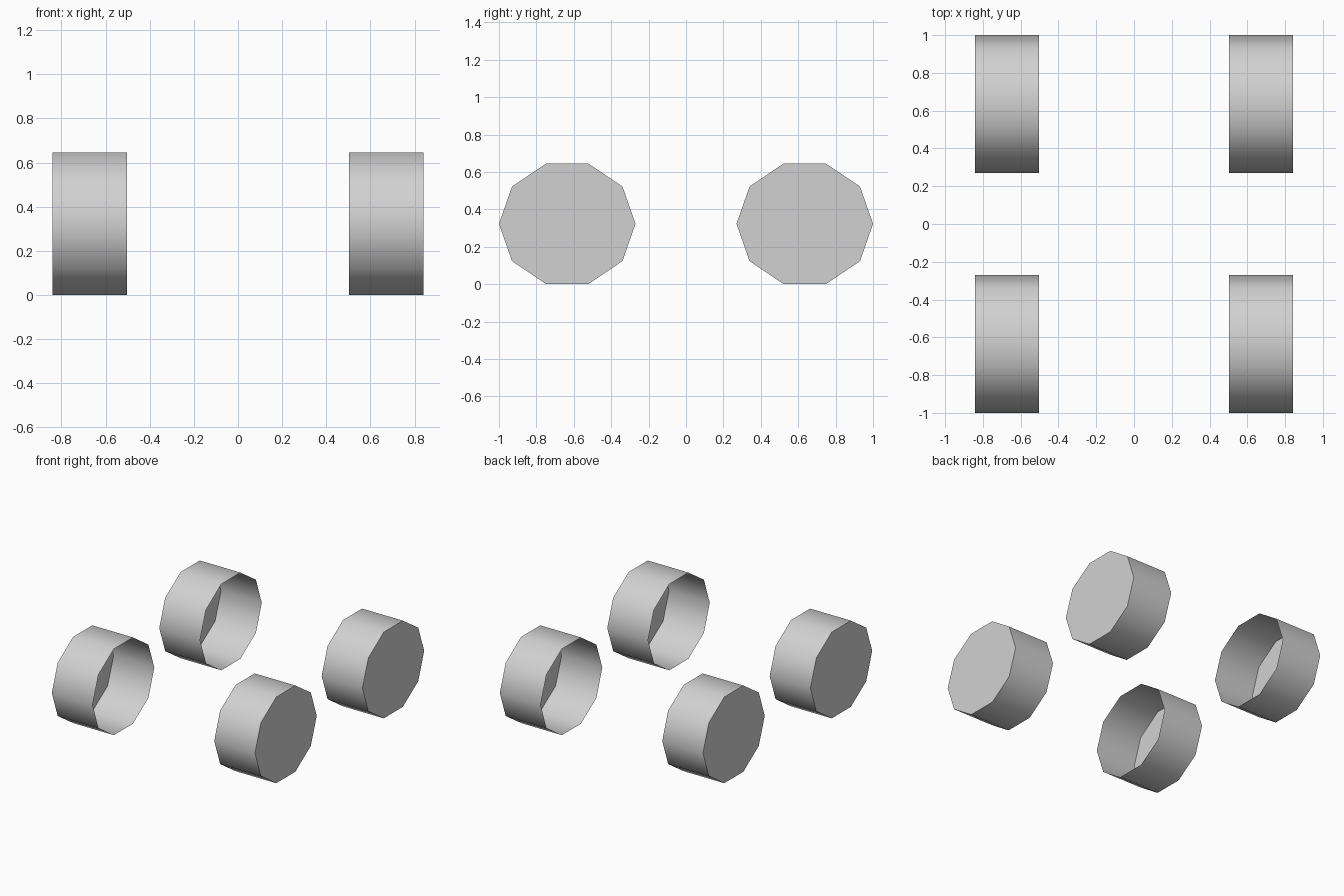
import bpy
import bmesh
from math import radians
from mathutils import Matrix

default_cube = bpy.data.objects.get("Cube")
if default_cube:
    bpy.data.objects.remove(default_cube, do_unlink=True)

# Wheel dimensions
SIDES = 10
RADIUS_Y, RADIUS_Z = 0.365, 0.339
WIDTH = 0.337
CENTRE_X, CENTRE_Y, CENTRE_Z = 0.672, 0.635, 0.3225

grey = bpy.data.materials.new("plain_grey")
colour = (0.64, 0.64, 0.64, 1.0)
grey.use_nodes = True
grey.diffuse_color = colour
grey.node_tree.nodes["Principled BSDF"].inputs["Base Color"].default_value = colour


def make_wheel(name, side, end):
    """Ten-sided drum, closed on the outer side and open on the inner side."""
    bm = bmesh.new()
    bmesh.ops.create_cone(bm, cap_ends=True, segments=SIDES,
                          radius1=1, radius2=1, depth=WIDTH)
    # Lay the axle along x, with corners pointing forward and back
    bm.transform(Matrix.Diagonal((1, RADIUS_Y, RADIUS_Z, 1))
                 @ Matrix.Rotation(radians(90), 4, 'Y'))
    bm.normal_update()

    # Open the inner side
    inner = [f for f in bm.faces if f.normal.x * side < -0.9]
    bmesh.ops.delete(bm, geom=inner, context='FACES_ONLY')

    # Smooth tread, flat outer cap with a crisp rim
    for face in bm.faces:
        face.smooth = abs(face.normal.x) < 0.5
        face.material_index = 0
        if not face.smooth:
            for edge in face.edges:
                edge.smooth = False

    mesh = bpy.data.meshes.new(name)
    bm.to_mesh(mesh)
    bm.free()
    mesh.materials.append(grey)
    wheel = bpy.data.objects.new(name, mesh)
    wheel.location = (side * CENTRE_X, end * CENTRE_Y, CENTRE_Z)
    bpy.context.collection.objects.link(wheel)


# Four wheels
for end_name, end in (("front", -1), ("back", 1)):
    for side_name, side in (("left", 1), ("right", -1)):
        make_wheel(f"{end_name}_{side_name}_wheel", side, end)
